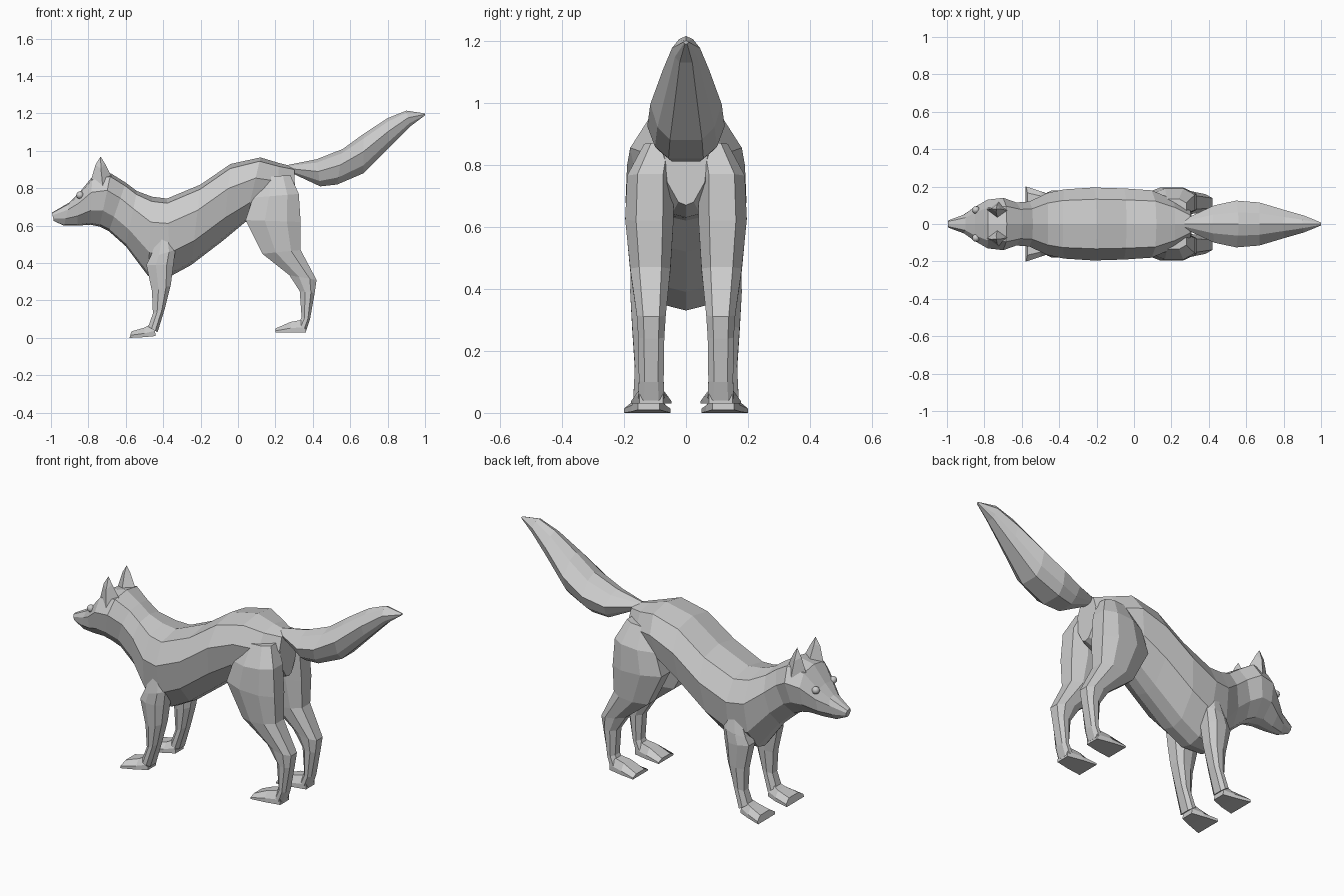
import bpy
import bmesh
from mathutils import Vector

cube = bpy.data.objects.get("Cube")
if cube:
    bpy.data.objects.remove(cube)

fur = bpy.data.materials.new("grey_fur")
fur.use_nodes = True
fur.diffuse_color = (0.6, 0.6, 0.6, 1)
fur.node_tree.nodes["Principled BSDF"].inputs["Base Color"].default_value = (0.6, 0.6, 0.6, 1)

# Half cross-sections: (fraction from first to second edge point, width factor)
BODY = [(0, 0), (.06, .68), (.32, 1), (.7, .86), (.96, .35), (1, 0)]
TAIL = [(0, 0), (.12, .5), (.45, 1), (.8, .8), (1, .45)]
LEG = [(0, .5), (.35, 1), (.75, 1), (1, .55)]
FOOT = [(0, .55), (.6, 1), (1, 1)]


def finish(name, bm, smooth=False):
    bmesh.ops.recalc_face_normals(bm, faces=bm.faces)
    for f in bm.faces:
        f.smooth = smooth
    mesh = bpy.data.meshes.new(name)
    bm.to_mesh(mesh)
    bm.free()
    mesh.materials.append(fur)
    obj = bpy.data.objects.new(name, mesh)
    bpy.context.collection.objects.link(obj)
    return obj


def loft(name, rings, half, side=1):
    """Each ring: two (x, z) edge points, half width and optional y centre."""
    section = half + [(t, -w) for t, w in reversed(half) if w]
    bm = bmesh.new()
    loops = []
    for a, b, width, *centre in rings:
        y = centre[0] if centre else 0
        loops.append([bm.verts.new((a[0] + (b[0] - a[0]) * t,
                                    side * (y + w * width),
                                    a[1] + (b[1] - a[1]) * t)) for t, w in section])
    n = len(section)
    for p, q in zip(loops, loops[1:]):
        for i in range(n):
            j = (i + 1) % n
            bm.faces.new((p[i], p[j], q[j], q[i]))
    bm.faces.new(loops[0])
    bm.faces.new(loops[-1])
    return finish(name, bm)


# Body, neck and head in one continuous skin
loft("body_and_head", [
    ((.30, .915), (.31, .67), .07),
    ((.22, .935), (.20, .63), .13),
    ((.12, .965), (.04, .62), .18),
    ((-.04, .93), (-.08, .52), .19),
    ((-.20, .82), (-.25, .39), .195),
    ((-.38, .745), (-.36, .33), .185),
    ((-.46, .755), (-.48, .33), .165),
    ((-.54, .785), (-.60, .49), .12),
    ((-.60, .83), (-.69, .57), .115),
    ((-.68, .88), (-.74, .595), .14),
    ((-.78, .86), (-.79, .605), .13),
    ((-.85, .775), (-.86, .60), .09),
    ((-.90, .725), (-.93, .60), .05),
    ((-.995, .67), (-.985, .625), .02),
], BODY)

# Bushy tail, tapered at both ends
loft("tail", [
    ((.27, .925), (.29, .88), .03),
    ((.42, .955), (.44, .81), .10),
    ((.56, 1.01), (.53, .82), .125),
    ((.67, 1.09), (.67, .88), .115),
    ((.80, 1.175), (.81, 1.02), .075),
    ((.90, 1.215), (.92, 1.13), .045),
    ((1.0, 1.20), (1.0, 1.19), .008),
], TAIL)

for side, label in ((-1, "left"), (1, "right")):
    # Front leg and paw
    loft(label + "_front_leg", [
        ((-.43, .53), (-.36, .55), .03, .13),
        ((-.47, .43), (-.335, .47), .05, .128),
        ((-.49, .39), (-.345, .39), .055, .125),
        ((-.46, .25), (-.36, .28), .048, .125),
        ((-.455, .13), (-.39, .16), .04, .125),
        ((-.48, .06), (-.43, .03), .045, .125),
    ], LEG, side)
    loft(label + "_front_paw", [
        ((-.45, .08), (-.44, .01), .035, .12),
        ((-.50, .055), (-.50, .004), .055, .12),
        ((-.57, .035), (-.58, 0), .075, .125),
    ], FOOT, side)

    # Hind leg and paw
    loft(label + "_hind_leg", [
        ((.12, .86), (.28, .87), .05, .085),
        ((.08, .75), (.325, .77), .075, .115),
        ((.04, .63), (.335, .62), .078, .118),
        ((.13, .45), (.335, .47), .065, .115),
        ((.275, .335), (.42, .31), .047, .112),
        ((.33, .25), (.41, .24), .042, .112),
        ((.34, .11), (.385, .10), .04, .112),
        ((.32, .07), (.365, .04), .042, .112),
    ], LEG, side)
    loft(label + "_hind_paw", [
        ((.36, .10), (.363, .03), .038, .112),
        ((.28, .085), (.28, .03), .055, .112),
        ((.20, .05), (.20, .03), .065, .112),
    ], FOOT, side)

    # Pointed ear
    bm = bmesh.new()
    base = [bm.verts.new((x, side * y, z)) for x, y, z in
            ((-.79, .075, .83), (-.73, .03, .85), (-.67, .07, .85), (-.72, .125, .78))]
    mid = [bm.verts.new(Vector((-.737, side * .082, .925)) + (v.co - Vector((-.73, side * .075, .83))) * .42)
           for v in base]
    tip = bm.verts.new((-.735, side * .08, .97))
    for i in range(4):
        j = (i + 1) % 4
        bm.faces.new((base[i], base[j], mid[j], mid[i]))
        bm.faces.new((mid[i], mid[j], tip))
    bm.faces.new(base)
    finish(label + "_ear", bm)

    # Eye
    bm = bmesh.new()
    bmesh.ops.create_uvsphere(bm, u_segments=12, v_segments=8, radius=.02)
    finish(label + "_eye", bm, True).location = (-.845, side * .075, .763)
